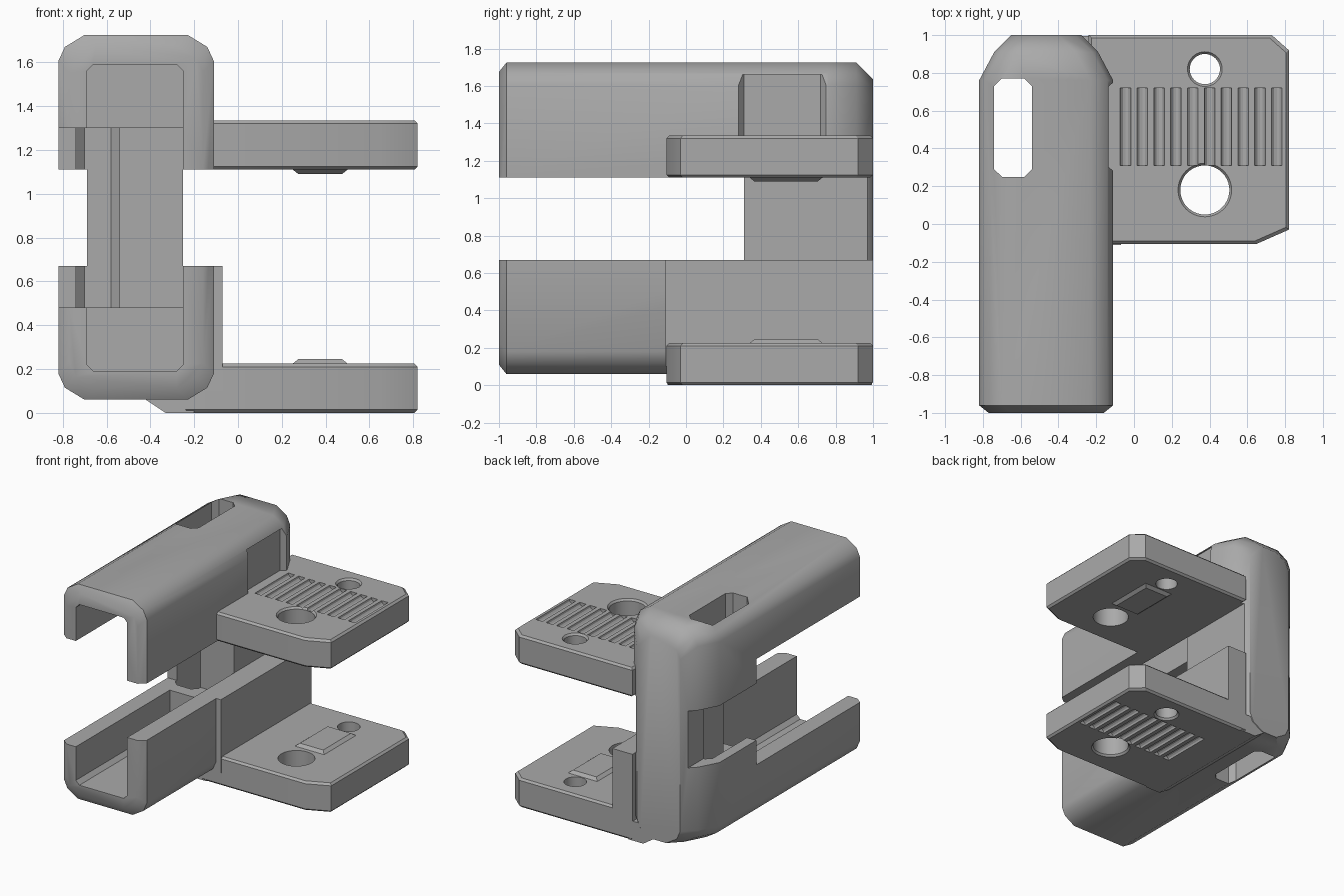
import bpy, bmesh, math
from mathutils import Vector

cube = bpy.data.objects.get("Cube")
if cube:
    bpy.data.objects.remove(cube, do_unlink=True)

grey = bpy.data.materials.new("plain grey")
grey.use_nodes = True
COLOUR = (0.4, 0.4, 0.4, 1)
grey.diffuse_color = COLOUR
grey.node_tree.nodes["Principled BSDF"].inputs["Base Color"].default_value = COLOUR


def loft(name, rings):
    """Closed solid through rings of equal point count."""
    bm = bmesh.new()
    loops = [[bm.verts.new(p) for p in ring] for ring in rings]
    n = len(loops[0])
    for a, b in zip(loops, loops[1:]):
        for i in range(n):
            j = (i + 1) % n
            bm.faces.new((a[i], a[j], b[j], b[i]))
    bm.faces.new(loops[0])
    bm.faces.new(loops[-1])
    bmesh.ops.recalc_face_normals(bm, faces=bm.faces)
    mesh = bpy.data.meshes.new(name)
    bm.to_mesh(mesh)
    bm.free()
    mesh.materials.append(grey)
    ob = bpy.data.objects.new(name, mesh)
    bpy.context.collection.objects.link(ob)
    return ob


def box(name, x0, x1, y0, y1, z0, z1):
    base = [(x0, y0), (x1, y0), (x1, y1), (x0, y1)]
    return loft(name, [[(x, y, z) for x, y in base] for z in (z0, z1)])


def octagon(x0, x1, y0, y1, c):
    return [(x0 + c, y0), (x1 - c, y0), (x1, y0 + c), (x1, y1 - c),
            (x1 - c, y1), (x0 + c, y1), (x0, y1 - c), (x0, y0 + c)]


def circle(x, y, r, n=40):
    return [(x + r * math.cos(2 * math.pi * i / n), y + r * math.sin(2 * math.pi * i / n))
            for i in range(n)]


def shrink(points, d):
    """Pull a convex outline in by d on each side of its bounds."""
    xs, ys = [p[0] for p in points], [p[1] for p in points]
    cx, cy = (min(xs) + max(xs)) / 2, (min(ys) + max(ys)) / 2
    sx, sy = 1 - 2 * d / (max(xs) - min(xs)), 1 - 2 * d / (max(ys) - min(ys))
    return [(cx + (x - cx) * sx, cy + (y - cy) * sy) for x, y in points]


def cut(ob, cutters):
    for c in cutters:
        c.hide_render = True
        m = ob.modifiers.new("cut", "BOOLEAN")
        m.operation, m.solver, m.object = "DIFFERENCE", "EXACT", c
        bpy.context.view_layer.objects.active = ob
        bpy.ops.object.modifier_apply(modifier=m.name)
        bpy.data.objects.remove(c, do_unlink=True)


def smooth(ob, angle):
    bpy.ops.object.select_all(action="DESELECT")
    ob.select_set(True)
    bpy.context.view_layer.objects.active = ob
    bpy.ops.object.shade_smooth_by_angle(angle=math.radians(angle))


# Clamp body: rounded section along y, chamfered at both ends
def section(y, dx, top, bottom):
    x0, x1, z0, z1 = -0.82 + dx, -0.11 - dx, 0.06 + bottom, 1.725 - top
    corner = [(0, 0.12), (0.03, 0.055), (0.12, 0)]
    pts = [(x0 + a, z0 + b) for a, b in corner] + [(x1 - a, z0 + b) for a, b in corner[::-1]]
    pts += [(x1 - a, z1 - b) for a, b in corner] + [(x0 + a, z1 - b) for a, b in corner[::-1]]
    return [(x, y, z) for x, z in pts]


body = loft("clamp_body", [section(-1, 0.05, 0.05, 0.05), section(-0.96, 0, 0, 0),
                           section(0.76, 0, 0, 0), section(0.91, 0.08, 0, 0),
                           section(1, 0.17, 0.09, 0)])
slot = octagon(-0.74, -0.54, 0.25, 0.77, 0.04)
channel = octagon(-0.69, -0.25, 0.19, 1.59, 0.03)
cut(body, [
    box("gap_front", -1, 0.2, -2, 0.31, 0.67, 1.11),
    box("gap_right", -0.25, 0.2, -2, 2, 0.67, 1.11),
    box("gap_left", -1, -0.69, -2, 2, 0.67, 1.11),
    box("gap_low_wall", -1, -0.25, -2, 0.31, 0.48, 1.30),
    loft("channel_cut", [[(x, y, z) for x, z in channel] for y in (-2, 0.15)]),
    loft("slot_cut", [[(x, y, z) for x, y in slot] for z in (-1, 3)]),
    loft("recess_cut", [[(-0.145, y0, z), (0.1, y0 - d, z), (0.1, y1 + d, z), (-0.145, y1, z)]
                        for y0, y1, d in [(0.31, 0.72, 0.2)] for z in (1.2, 1.66)]),
])
smooth(body, 40)

# Thick lower side wall and the wedge that carries the lower plate
box("lower_side_wall", -0.24, -0.07, -0.11, 1, 0.1, 0.67)
wedge = [(-0.45, 0.08), (-0.33, 0), (-0.2, 0), (-0.2, 0.15), (-0.4, 0.15)]
loft("lower_plate_wedge", [[(x, y, z) for x, z in wedge] for y in (-0.1, 0.995)])


# Side plates with holes, finger grooves outside and a pad inside
def side_plate(name, z_in, z_out):
    s = 1 if z_out > z_in else -1
    outline = [(-0.24, -0.105), (0.65, -0.105), (0.82, -0.03), (0.82, 0.92), (0.73, 1), (-0.24, 1)]
    levels = [(z_in, 0.015), (z_in + s * 0.015, 0), (z_out - s * 0.015, 0), (z_out, 0.015)]
    plate = loft(name, [[(x, y, z) for x, y in shrink(outline, d)] for z, d in levels])
    cutters = []
    for y, r in ((0.82, 0.08), (0.18, 0.13)):
        steps = [(z_in - s * 0.1, r), (z_out - s * 0.015, r), (z_out, r + 0.012),
                 (z_out + s * 0.1, r + 0.012)]
        cutters.append(loft("hole_cut", [[(px, py, z) for px, py in circle(0.375, y, q)]
                                         for z, q in steps]))
    for i in range(10):
        x = -0.045 + i * 0.089
        cutters.append(loft("groove_cut", [[(x + a, y, z_out + b) for a, b in circle(0, 0, 0.028, 12)]
                                           for y in (0.31, 0.72)]))
    cut(plate, cutters)
    smooth(plate, 25)
    pad = [(0.25, 0.34), (0.5, 0.34), (0.5, 0.73), (0.25, 0.73)]
    loft(name + "_pad", [[(x, y, z_in + s * h) for x, y in shrink(pad, d)]
                         for h, d in ((0.01, 0), (0, 0), (-0.02, 0.025))])


side_plate("upper_side_plate", 1.11, 1.335)
side_plate("lower_side_plate", 0.225, 0)
